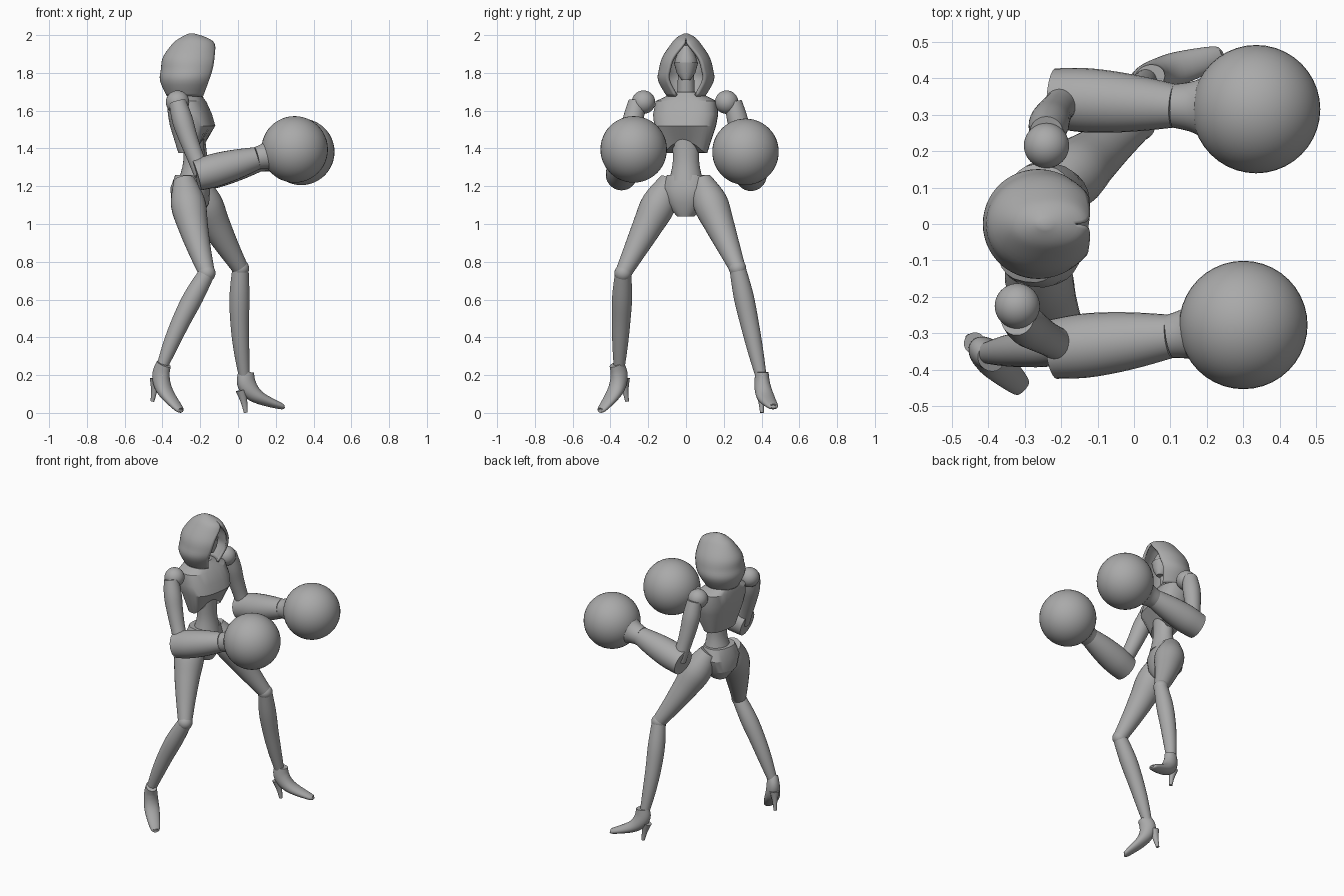
import bpy, bmesh, math
from mathutils import Vector, Matrix

if "Cube" in bpy.data.objects:
    bpy.data.objects.remove(bpy.data.objects["Cube"], do_unlink=True)

GREY = (0.4, 0.4, 0.4, 1)
grey = bpy.data.materials.new("plain grey")
grey.use_nodes = True
grey.diffuse_color = GREY
grey.node_tree.nodes["Principled BSDF"].inputs["Base Color"].default_value = GREY
SIDES = 28


def finish(name, bm, angle):
    """Turn a bmesh into a shaded, coloured object."""
    bmesh.ops.recalc_face_normals(bm, faces=bm.faces)
    mesh = bpy.data.meshes.new(name)
    bm.to_mesh(mesh)
    bm.free()
    mesh.materials.append(grey)
    obj = bpy.data.objects.new(name, mesh)
    bpy.context.collection.objects.link(obj)
    bpy.ops.object.select_all(action="DESELECT")
    obj.select_set(True)
    bpy.context.view_layer.objects.active = obj
    bpy.ops.object.shade_smooth_by_angle(angle=math.radians(angle))
    return obj


def smooth_rows(rows, steps=4):
    """Catmull-Rom interpolation of rows of numbers."""
    out = []
    last = len(rows) - 1
    for i in range(last):
        quad = rows[max(i - 1, 0)], rows[i], rows[i + 1], rows[min(i + 2, last)]
        for k in range(steps):
            t = k / steps
            row = []
            for a, b, c, d in zip(*quad):
                bend = 2*a - 5*b + 4*c - d + t * (3 * (b - c) + d - a)
                row.append(b + t / 2 * (c - a + t * bend))
            out.append(row)
    return out + [list(rows[-1])]


def skin(name, rings, closed=True, caps=(True, True), angle=38):
    """Join successive rings of points with faces."""
    bm = bmesh.new()
    loops = [[bm.verts.new(point) for point in ring] for ring in rings]
    count = len(loops[0])
    for low, high in zip(loops, loops[1:]):
        for i in range(count if closed else count - 1):
            j = (i + 1) % count
            bm.faces.new((low[i], low[j], high[j], high[i]))
    for wanted, loop in zip(caps, (loops[0], loops[-1])):
        if wanted:
            bm.faces.new(loop)
    bmesh.ops.remove_doubles(bm, verts=bm.verts, dist=0.0002)
    return finish(name, bm, angle)


def tube(name, path, widths, depths, ref):
    """Rounded sweep along a path; widths lie along ref, depths across it."""
    rows = smooth_rows([(*p, w, d) for p, w, d in zip(path, widths, depths)])
    points = [Vector(row[:3]) for row in rows]
    rings = []
    for i, point in enumerate(points):
        ahead = points[min(i + 1, len(points) - 1)]
        behind = points[max(i - 1, 0)]
        tangent = (ahead - behind).normalized()
        u = (ref - tangent * ref.dot(tangent)).normalized()
        v = tangent.cross(u)
        width, depth = rows[i][3:]
        rings.append([point + u * width * math.cos(a) + v * depth * math.sin(a)
                      for a in (math.tau * k / SIDES for k in range(SIDES))])
    return skin(name, rings)


def limb(name, start, end, radii, bow=0.0):
    """Limb between two joints with evenly spaced radii, bowed towards the back."""
    spans = len(radii) - 1
    path = [start.lerp(end, i / spans) - Vector((bow * math.sin(math.pi * i / spans), 0, 0))
            for i in range(spans + 1)]
    return tube(name, path, radii, radii, Vector((0, 1, 0)))


def slices(name, centre_x, yaw, rows, power=1.0, arch=0.0, angle=38):
    """Stacked sections (height, back, front, half width); arch lifts the last one."""
    turn = Matrix.Rotation(math.radians(yaw), 3, "Z")
    rings = []
    for row in rows:
        z, back, front, half = row
        ring = []
        for k in range(SIDES):
            c, s = math.cos(math.tau * k / SIDES), math.sin(math.tau * k / SIDES)
            x = math.copysign(abs(c) ** power, c) * (front - back) / 2 + (front + back) / 2
            y = math.copysign(abs(s) ** power, s) * half
            lift = arch * max(c, 0) ** 3 if row is rows[-1] else 0
            ring.append(turn @ Vector((x, y, z + lift)) + Vector((centre_x, 0, 0)))
        rings.append(ring)
    return skin(name, rings, angle=angle)


def ball(name, centre, radius):
    bm = bmesh.new()
    bmesh.ops.create_uvsphere(bm, u_segments=40, v_segments=24, radius=radius)
    bmesh.ops.translate(bm, vec=centre, verts=bm.verts)
    return finish(name, bm, 38)


# Hood: open-fronted shell (height, back, front edge, half width, half opening)
hood_rows = [(1.68, -.37, -.19, .095, .05), (1.76, -.405, -.16, .14, .09),
             (1.82, -.4, -.14, .135, .085), (1.88, -.39, -.13, .118, .065),
             (1.95, -.34, -.13, .072, .01), (1.98, -.3, -.17, .045, 0),
             (2, -.26, -.23, .01, 0)]
rings = []
for z, back, front, half, gap in smooth_rows(hood_rows):
    opening = math.asin(max(gap, 0) / half)
    depth = (front - back) / (1 + math.cos(opening))
    turns = [opening + (math.tau - 2 * opening) * k / 40 for k in range(41)]
    rings.append([(back + depth + depth * math.cos(a), half * math.sin(a), z) for a in turns])
hood = skin("hood", rings, closed=False, caps=(False, True), angle=50)
shell = hood.modifiers.new("thickness", "SOLIDIFY")
shell.thickness = .016
shell.offset = 0

# Face, lower mask and neck
slices("face", -.24, 0, smooth_rows([(1.765, 0, .05, .02), (1.8, -.05, .065, .046),
                                     (1.86, -.07, .073, .06), (1.945, -.04, .03, .025)]))
slices("face_mask", -.24, 0, [(1.762, 0, .055, .022), (1.8, -.04, .071, .05),
                              (1.855, -.05, .079, .064)], angle=25)
limb("neck", Vector((-.28, 0, 1.62)), Vector((-.26, 0, 1.8)), [.05, .042])

# Torso
slices("chest", -.265, -10,
       [(1.7, -.07, .05, .05), (1.68, -.1, .065, .1), (1.65, -.105, .09, .162),
        (1.58, -.1, .122, .172), (1.52, -.09, .14, .163), (1.375, -.045, .075, .115)],
       power=.75, arch=.06, angle=24)
slices("waist", -.235, 0, smooth_rows([(1.46, -.055, .055, .075), (1.33, -.055, .06, .07),
                                       (1.23, -.08, .08, .09)]))
slices("pelvis", -.25, -12, [(1.26, -.08, .08, .1), (1.19, -.105, .1, .13),
                             (1.11, -.1, .095, .105), (1.04, -.05, .06, .045)],
       power=.85, angle=28)

# Joint positions of each side; the shoe is turned by heading and pitch
near = dict(shoulder=(-.32, -.225, 1.645), elbow=(-.22, -.343, 1.257), wrist=(.1, -.308, 1.348),
            glove=(.3, -.277, 1.395), hip=(-.285, -.08, 1.23), knee=(-.165, -.333, .74),
            ankle=(-.408, -.354, .23), heading=-43, pitch=20)
far = dict(shoulder=(-.24, .215, 1.645), elbow=(-.22, .345, 1.254), wrist=(.11, .324, 1.337),
           glove=(.335, .315, 1.382), hip=(-.23, .08, 1.23), knee=(.013, .273, .765),
           ankle=(.035, .4, .181), heading=17, pitch=-2)

# Shoe rows: forward, height from ankle, half width, half thickness
SHOE = [(.01, .035, .034, .042), (.008, -.02, .04, .05), (.035, -.07, .045, .045),
        (.09, -.11, .046, .032), (.195, -.152, .03, .017), (.212, -.155, .012, .008)]
HEEL = [(-.02, -.06, .03, .03), (-.008, -.12, .016, .018), (0, -.18, .01, .01)]

for side, pose in (("near", near), ("far", far)):
    shoulder, elbow, wrist, glove, hip, knee, ankle = map(Vector, list(pose.values())[:7])
    # Arm with a large round glove
    inner_elbow = elbow.lerp(wrist, .1)
    outward = Vector((0, math.copysign(.035, shoulder.y), 0))
    ball(side + "_shoulder", shoulder, .062)
    limb(side + "_upper_arm", shoulder + outward, inner_elbow, [.046, .055, .05, .045, .046], .01)
    limb(side + "_forearm", elbow, wrist, [.082, .088, .084, .074, .06])
    limb(side + "_cuff", wrist, wrist.lerp(glove, .5), [.06, .072, .105])
    ball(side + "_glove", glove, .176)
    # Leg
    limb(side + "_thigh", hip, knee, [.058, .092, .079, .061, .043], .012)
    ball(side + "_knee", knee, .046)
    limb(side + "_shin", knee, ankle, [.043, .053, .049, .041, .028], .015)
    # High-heeled shoe
    turn = (Matrix.Rotation(math.radians(pose["heading"]), 3, "Z")
            @ Matrix.Rotation(math.radians(pose["pitch"]), 3, "Y"))
    for part, rows in (("_shoe", SHOE), ("_heel", HEEL)):
        forward, height, widths, depths = zip(*rows)
        path = [turn @ Vector((f, 0, z)) + ankle for f, z in zip(forward, height)]
        tube(side + part, path, widths, depths, turn @ Vector((0, 1, 0)))
